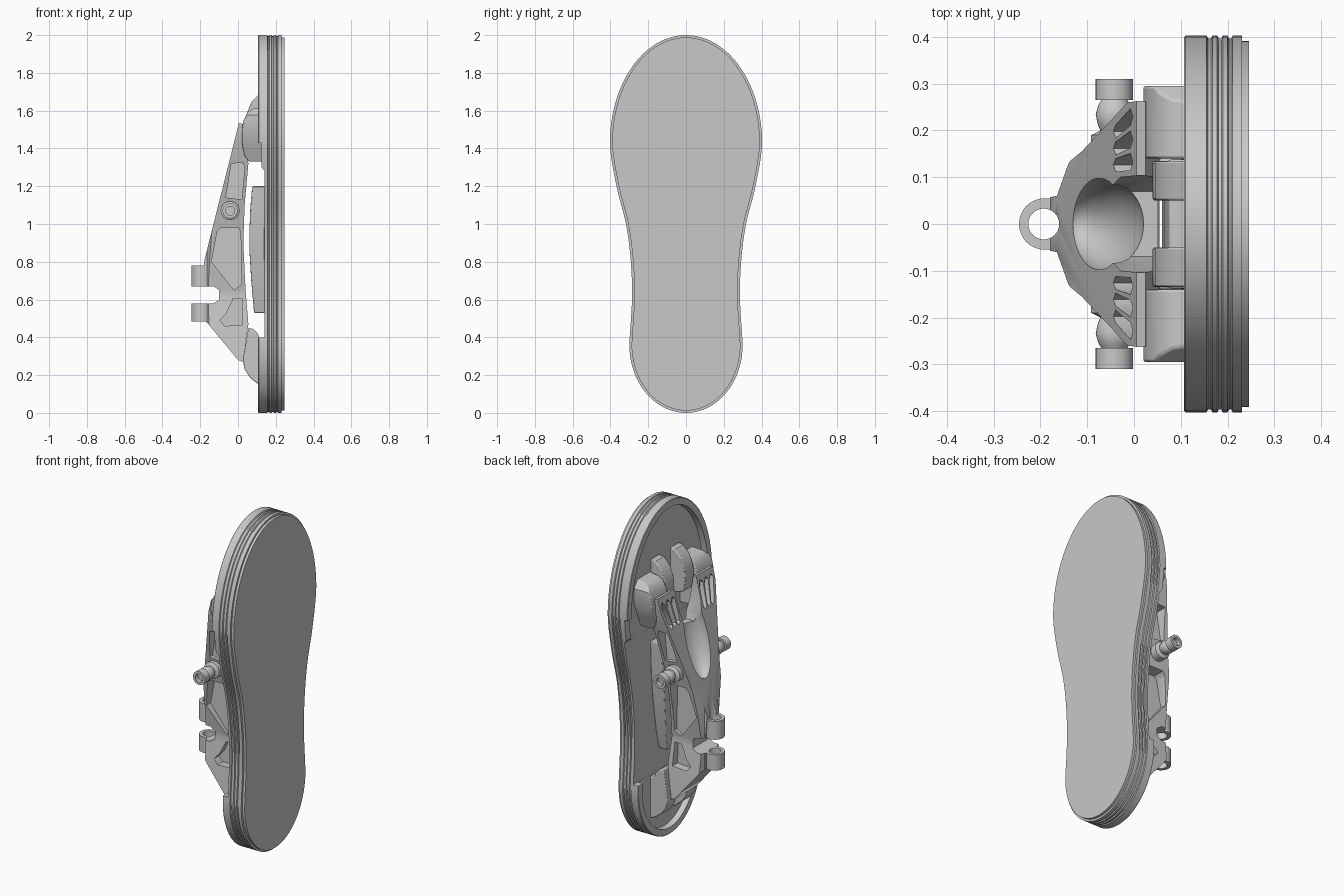
import bpy, bmesh, math
from mathutils import Vector, Matrix

cube = bpy.data.objects.get("Cube")
if cube:
    bpy.data.objects.remove(cube, do_unlink=True)

grey = bpy.data.materials.new("plain_grey")
grey.use_nodes = True
grey.diffuse_color = (0.58, 0.58, 0.58, 1)
grey.node_tree.nodes["Principled BSDF"].inputs["Base Color"].default_value = (0.58, 0.58, 0.58, 1)


def finish(name, bm):
    bmesh.ops.remove_doubles(bm, verts=bm.verts, dist=1e-5)
    bmesh.ops.recalc_face_normals(bm, faces=bm.faces)
    mesh = bpy.data.meshes.new(name)
    bm.to_mesh(mesh)
    bm.free()
    obj = bpy.data.objects.new(name, mesh)
    bpy.context.collection.objects.link(obj)
    mesh.materials.append(grey)
    return obj


def prism(name, pts, axis, lo, hi):
    """Extrude a 2D outline along x, y or z."""
    place = {"x": lambda a, b, d: (d, a, b),
             "y": lambda a, b, d: (a, d, b),
             "z": lambda a, b, d: (a, b, d)}[axis]
    bm = bmesh.new()
    ends = [[bm.verts.new(place(a, b, d)) for a, b in pts] for d in (lo, hi)]
    bm.faces.new(ends[0])
    bm.faces.new(ends[1][::-1])
    for i in range(len(pts)):
        j = (i + 1) % len(pts)
        bm.faces.new((ends[0][i], ends[0][j], ends[1][j], ends[1][i]))
    return finish(name, bm)


def circle(cx, cy, r, n=32):
    return [(cx + r * math.cos(2 * math.pi * i / n), cy + r * math.sin(2 * math.pi * i / n))
            for i in range(n)]


def mirrored(pts):
    return pts + [(-y, z) for y, z in pts[::-1]]


def boolean(obj, tool, mode="DIFFERENCE"):
    mod = obj.modifiers.new("cut", "BOOLEAN")
    mod.object, mod.operation, mod.solver = tool, mode, "EXACT"
    bpy.context.view_layer.objects.active = obj
    bpy.ops.object.modifier_apply(modifier=mod.name)
    bpy.data.objects.remove(tool, do_unlink=True)


def bevel(obj, width):
    mod = obj.modifiers.new("soft_edges", "BEVEL")
    mod.width, mod.segments, mod.limit_method = width, 2, "ANGLE"
    mod.angle_limit = math.radians(50)


def pair(lo, hi):
    return ((lo, hi), (-hi, -lo))


# Sole outline: elliptical toe and heel joined by a smooth waist
def spline(p, steps=6):
    out = []
    for i in range(1, len(p) - 2):
        a, b, c, d = (Vector(q) for q in p[i - 1:i + 3])
        for s in range(steps):
            t = s / steps
            out.append(tuple(0.5 * (2 * b + (c - a) * t + (2 * a - 5 * b + 4 * c - d) * t * t
                                    + (3 * b - a - 3 * c + d) * t ** 3)))
    return out


heel = [(0.3 * math.sin(t), 0.36 - 0.36 * math.cos(t))
        for t in (math.pi / 2 * i / 20 for i in range(20))]
waist = spline([(0.3, 0.2), (0.3, 0.36), (0.286, 0.6), (0.292, 0.8), (0.318, 1.0),
                (0.368, 1.2), (0.403, 1.43), (0.38, 1.65)])
toe = [(0.403 * math.cos(t), 1.43 + 0.57 * math.sin(t))
       for t in (math.pi / 2 * i / 24 for i in range(25))]
half = heel + waist + toe
outline = half + [(-y, z) for y, z in half[-2:0:-1]]


def inset(pts, d):
    out = []
    for i, (y, z) in enumerate(pts):
        a, b = Vector(pts[i - 1]), Vector(pts[(i + 1) % len(pts)])
        t = (b - a).normalized()
        out.append((y - t.y * d, z + t.x * d))
    return out


# Sole: stacked rings with a recessed back, grooved edge and thin tread
layers = [(0.14, 0.045), (0.107, 0.04), (0.107, 0.003), (0.11, 0), (0.155, 0), (0.158, 0.006),
          (0.165, 0.006), (0.168, 0), (0.178, 0), (0.181, 0.006), (0.187, 0.006), (0.19, 0),
          (0.2, 0), (0.203, 0.006), (0.208, 0.006), (0.211, 0), (0.231, 0), (0.231, 0.012),
          (0.246, 0.012)]
bm = bmesh.new()
rings = [[bm.verts.new((x, y, z)) for y, z in inset(outline, d)] for x, d in layers]
for r, s in zip(rings, rings[1:]):
    for i in range(len(r)):
        j = (i + 1) % len(r)
        bm.faces.new((r[i], r[j], s[j], s[i]))
bm.faces.new(rings[0])
bm.faces.new(rings[-1])
sole = finish("sole", bm)

# Lower the rim along the waist so it is flush with the back
boolean(sole, prism("rim_cutter", [(0, 0.4), (0.141, 0.4), (0.141, 1.28), (0.125, 1.3),
                                   (0.125, 1.43), (0, 1.43)], "y", -0.6, 0.6))

# Bracket: side, face and plan outlines intersected
bracket = prism("bracket", [
    (0.005, 1.535), (0.025, 1.53), (0.055, 1.32), (0.035, 1.1), (0.028, 0.9), (0.04, 0.65),
    (0.055, 0.47), (0.025, 0.27), (0, 0.28), (-0.17, 0.485), (-0.17, 0.58), (-0.13, 0.58),
    (-0.1, 0.6), (-0.1, 0.65), (-0.13, 0.67), (-0.17, 0.67), (-0.18, 0.8)], "y", -0.4, 0.4)
face = [(0.11, 0.2), (0.095, 0.45), (0.075, 0.63), (0.1, 0.8), (0.13, 0.95), (0.155, 1.07),
        (0.195, 1.22), (0.26, 1.46), (0.265, 1.6), (0.105, 1.6), (0.1, 1.4), (0.07, 1.28)]
boolean(bracket, prism("face_tool", mirrored(face), "x", -0.4, 0.4), "INTERSECT")
plan = [(0.1, 0.4), (0, 0.31), (-0.14, 0.13), (-0.165, 0.06), (-0.22, 0.05)]
boolean(bracket, prism("plan_tool", plan + [(x, -y) for x, y in plan[::-1]],
                       "z", 0, 2), "INTERSECT")

# Pivot eyes and their bore
for lo, hi in ((0.485, 0.58), (0.67, 0.78)):
    boolean(bracket, prism("eye_tool", circle(-0.191, 0, 0.055), "z", lo, hi), "UNION")
boolean(bracket, prism("bore_cutter", circle(-0.193, 0, 0.033), "z", 0.4, 0.9))

# Rounded hollow between the arms
bm = bmesh.new()
bmesh.ops.create_uvsphere(bm, u_segments=40, v_segments=24, radius=1, matrix=Matrix.Translation(
    (-0.075, 0, 1.22)) @ Matrix.Rotation(math.radians(13), 4, "Y") @ Matrix.Diagonal(
    (0.085, 0.098, 0.23, 1)))
boolean(bracket, finish("hollow_cutter", bm))

# Recessed side pockets and arm slots
pockets = [(0.15, [(-0.035, 1.32), (0.025, 1.325), (0.035, 1.3), (0.02, 1.13), (-0.065, 1.14)]),
           (0.06, [(-0.11, 0.96), (-0.09, 0.98), (0.005, 0.98), (0.014, 0.95), (0.018, 0.68),
                   (-0.02, 0.65), (-0.07, 0.71), (-0.14, 0.8)]),
           (0.045, [(-0.025, 0.605), (0.02, 0.605), (0.025, 0.465), (-0.07, 0.46),
                    (-0.095, 0.49), (-0.06, 0.53)])]
for floor, pts in pockets:
    for lo, hi in pair(floor, 0.4):
        boolean(bracket, prism("pocket_cutter", pts, "y", lo, hi))
for side in (-1, 1):
    for k in range(3):
        b, t = 0.112 + 0.036 * k, 0.115 + 0.048 * k
        pts = [(b, 1.36), (b + 0.014, 1.34), (b + 0.028, 1.36),
               (t + 0.036, 1.485), (t + 0.018, 1.505), (t, 1.485)]
        boolean(bracket, prism("slot_cutter", [(side * y, z) for y, z in pts],
                               "x", -0.3, 0.012))

# Axle stubs on both sides
stub = [(0, 0.1), (0.05, 0.1), (0.05, 0.19), (0.03, 0.2), (0.036, 0.215), (0.04, 0.235),
        (0.034, 0.255), (0.028, 0.265), (0.04, 0.265), (0.04, 0.31), (0.024, 0.31),
        (0.024, 0.285), (0, 0.285)]
axles = []
for side, name in ((1, "back_axle"), (-1, "front_axle")):
    bm = bmesh.new()
    verts = [bm.verts.new((-0.042 + r, side * y, 1.07)) for r, y in stub]
    edges = [bm.edges.new(e) for e in zip(verts, verts[1:])]
    bmesh.ops.spin(bm, geom=verts + edges, cent=(-0.042, 0, 1.07), axis=(0, 1, 0),
                   angle=2 * math.pi, steps=32)
    axles.append(finish(name, bm))

# Mounting lugs behind the bracket
lugs = []
barrel = [(0.142, 1.33), (0.06, 1.33), (0.035, 1.36), (0.022, 1.42), (0.02, 1.5), (0.03, 1.55),
          (0.05, 1.59), (0.08, 1.61), (0.142, 1.62)]
ear = [(0.142, 1.42), (0.05, 1.45), (0.04, 1.52), (0.045, 1.58), (0.07, 1.645), (0.11, 1.685),
       (0.142, 1.69)]
heel_lug = [(0.142, 0.14), (0.11, 0.15), (0.065, 0.185), (0.035, 0.23), (0.025, 0.28),
            (0.055, 0.45), (0.08, 0.445), (0.105, 0.42), (0.115, 0.39), (0.142, 0.39)]
for name, pts, a, b in (("barrel_lug", barrel, 0.14, 0.295), ("toe_ear", ear, 0.05, 0.135),
                        ("heel_lug", heel_lug, 0.05, 0.14)):
    for lo, hi in pair(a, b):
        lugs.append(prism(name, pts, "y", lo, hi))

# Barrel lugs lean outward toward the toe
lean = [(0.13, 1.3), (0.22, 1.3), (0.26, 1.4), (0.3, 1.5), (0.3, 1.57), (0.25, 1.63),
        (0.13, 1.63)]
for obj, side in zip(lugs[:2], (1, -1)):
    boolean(obj, prism("lean_tool", [(side * y, z) for y, z in lean], "x", -0.1, 0.3),
            "INTERSECT")

# Bowed cushion pad, tapering toward the heel
pad = prism("cushion_pad", [(0.142, 0.53), (0.085, 0.53), (0.07, 0.7), (0.061, 0.85),
                            (0.06, 0.95), (0.065, 1.08), (0.075, 1.2), (0.142, 1.2)],
            "y", -0.3, 0.3)
pad_side = [(0.05, 0.5), (0.085, 0.65), (0.115, 0.85), (0.13, 1.0), (0.14, 1.25)]
boolean(pad, prism("pad_tool", mirrored(pad_side), "x", 0, 0.3), "INTERSECT")
for obj in lugs + [pad]:
    bevel(obj, 0.005)

# Smooth shading with sharp edges kept
bpy.ops.object.select_all(action="DESELECT")
for obj in [sole, bracket, pad] + axles + lugs:
    obj.select_set(True)
bpy.context.view_layer.objects.active = sole
bpy.ops.object.shade_smooth_by_angle(angle=math.radians(35))
